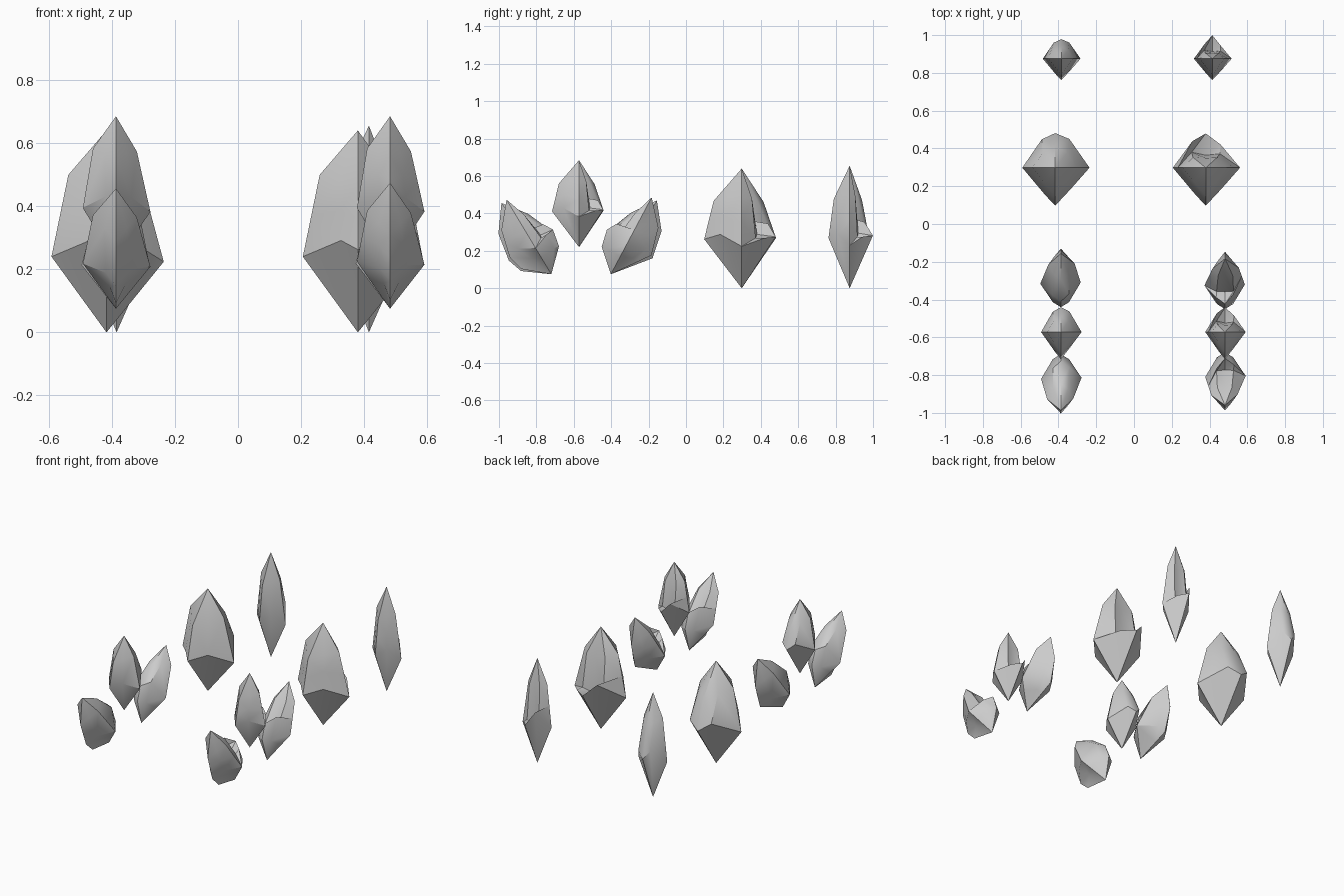
import bpy, bmesh
from math import radians
from mathutils import Matrix, Vector

if "Cube" in bpy.data.objects:
    bpy.data.objects.remove(bpy.data.objects["Cube"])

# Unit crystal rings (x, y, height fraction), order: left, front-left, front ... back-left
MID = [(-.98, 0, .375), (-.3, -.74, .455), (0, -1.03, .41), (.45, -.59, .45),
       (1.02, 0, .35), (.42, .78, .48), (0, .94, .42), (-.4, .77, .5)]
UPPER = [(-.68, 0, .78), (-.34, -.39, .75), (0, -.77, .73), (.32, -.39, .75),
         (.62, 0, .76), (.36, .4, .75), (0, .6, .72), (-.38, .4, .75)]
# Back points (right, centre, left) where a chunk is broken out
LEDGE = [(.44, .63, .42), (0, .93, .42), (-.4, .72, .54)]
WALL_BASE = [(.42, .38, .42), (0, .34, .39), (-.42, .42, .45)]
WALL_TOP = [(.34, .28, .75), (0, .26, .73), (-.38, .28, .75)]
# Rounded lower back of the leaning crystals
BELLY = [(.4, .6, .24), (0, .8, .23), (-.4, .6, .24)]


def crystal(name, base, size, lean=0, turn=0, broken=False, reach=.93, front_belly=0):
    mid, upper = list(MID), list(UPPER)
    between = [tuple((a + b) / 2 for a, b in zip(p, q)) for p, q in zip(mid, upper)]
    if broken:
        mid[5:], between[5:], upper[5:] = LEDGE, WALL_BASE, WALL_TOP
        mid[6] = (0, reach, .43)
    rings = [mid, between, upper] if broken else [mid, upper]
    if lean:
        low = [tuple(c * .62 for c in p) for p in MID]
        low[5:] = BELLY
        if front_belly:
            low[2] = (0, -front_belly, .23)
        rings.insert(0, low)

    bm = bmesh.new()
    loops = [[bm.verts.new(p) for p in ring] for ring in rings]
    bottom, tip = bm.verts.new((0, 0, 0)), bm.verts.new((0, 0, 1))
    for i in range(8):
        j = (i + 1) % 8
        bm.faces.new((bottom, loops[0][j], loops[0][i]))
        bm.faces.new((tip, loops[-1][i], loops[-1][j]))
        for lo, hi in zip(loops, loops[1:]):
            bm.faces.new((lo[i], lo[j], hi[j], hi[i]))
    # Scale, turn the broken side, lean, then place
    bm.transform(Matrix.Translation(Vector(base))
                 @ Matrix.Rotation(radians(-lean), 4, 'X')
                 @ Matrix.Rotation(radians(turn), 4, 'Z')
                 @ Matrix.Diagonal((*size, 1)))
    bmesh.ops.triangulate(bm, faces=[f for f in bm.faces if len(f.verts) > 3])
    bmesh.ops.recalc_face_normals(bm, faces=bm.faces)
    mesh = bpy.data.meshes.new(name)
    bm.to_mesh(mesh)
    bm.free()
    ob = bpy.data.objects.new(name, mesh)
    bpy.context.collection.objects.link(ob)
    bpy.ops.object.select_all(action='DESELECT')
    ob.select_set(True)
    bpy.context.view_layer.objects.active = ob
    bpy.ops.object.shade_smooth_by_angle(angle=radians(34))


# Whole crystals on the left, broken ones on the right
SLIM, WIDE, SMALL = (.1, .11, .655), (.178, .195, .64), (.107, .14, .465)
for side, broken, xs in (("whole", False, (-.385, -.417, -.387)),
                         ("broken", True, (.415, .38, .482))):
    tilt = 28 if broken else 32
    crystal(side + "_slim_crystal", (xs[0], .875, 0), SLIM, broken=broken, reach=1.13)
    crystal(side + "_wide_crystal", (xs[1], .298, 0), WIDE, broken=broken)
    crystal(side + "_small_crystal", (xs[2], -.572, .22), SMALL, broken=broken)
    crystal(side + "_back_leaning_crystal", (xs[2], -.402, .075), SMALL,
            lean=tilt, turn=180, broken=broken)
    crystal(side + "_front_leaning_crystal", (xs[2], -.72, .075), SMALL,
            lean=-tilt - 3, broken=broken, front_belly=.88)
